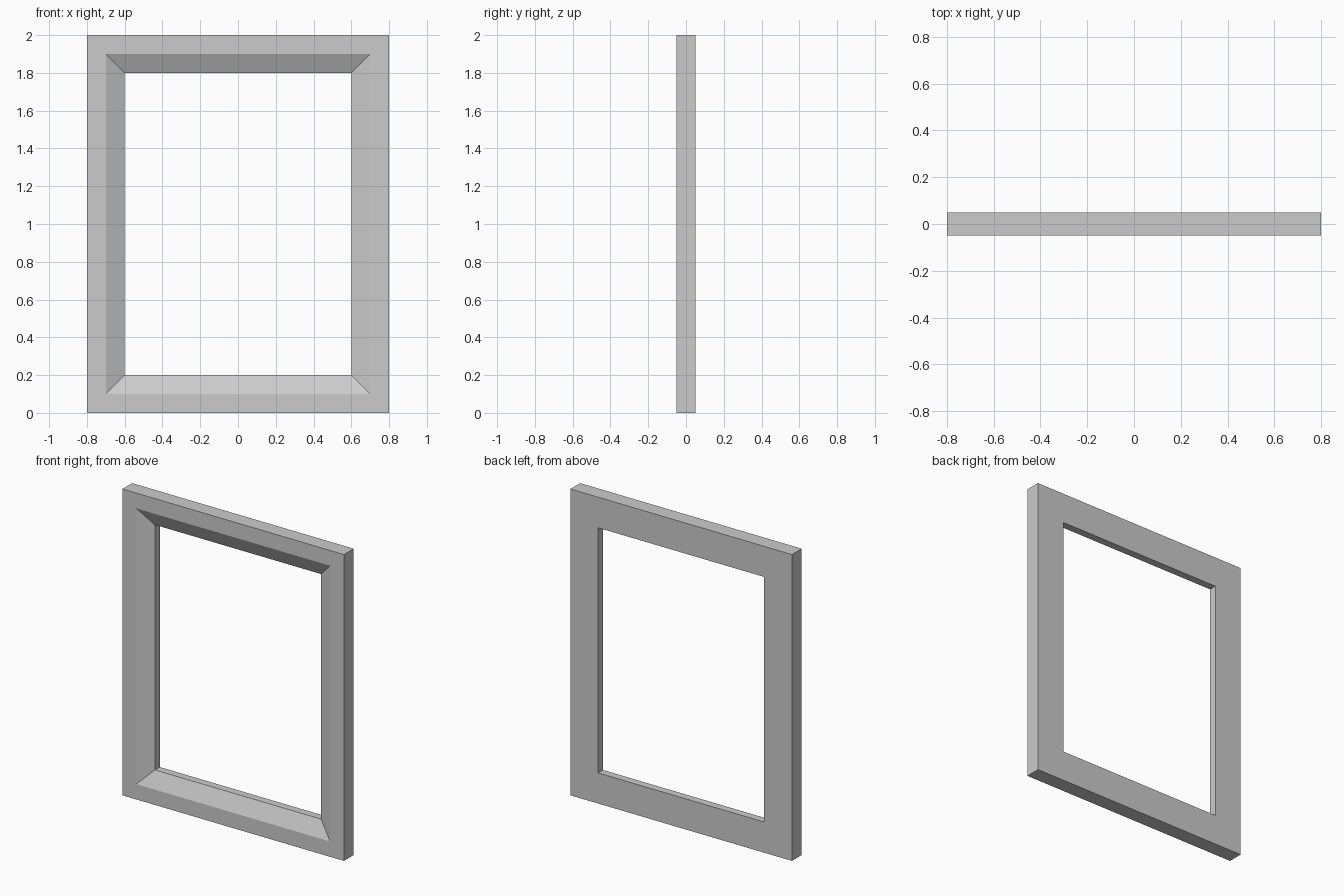
import bpy, bmesh

if "Cube" in bpy.data.objects:
    bpy.data.objects.remove(bpy.data.objects["Cube"])

# Cross-section of the frame: (inset from the outer edge, y)
PROFILE = [(0.0, -0.05), (0.1, -0.05), (0.2, 0.0), (0.2, 0.05), (0.0, 0.05)]
HALF_W, HEIGHT = 0.8, 2.0


def ring(bm, inset, y):
    """Rectangular loop of four vertices, inset from the outer edge."""
    x, lo, hi = HALF_W - inset, inset, HEIGHT - inset
    return [bm.verts.new((px, y, pz))
            for px, pz in ((-x, lo), (x, lo), (x, hi), (-x, hi))]


# Mitred frame: profile carried round the rectangle
bm = bmesh.new()
rings = [ring(bm, i, y) for i, y in PROFILE]
for a, b in zip(rings, rings[1:] + rings[:1]):
    for k in range(4):
        n = (k + 1) % 4
        bm.faces.new((a[k], a[n], b[n], b[k]))
bmesh.ops.recalc_face_normals(bm, faces=bm.faces)

mesh = bpy.data.meshes.new("window_frame")
bm.to_mesh(mesh)
bm.free()
frame = bpy.data.objects.new("window_frame", mesh)
bpy.context.collection.objects.link(frame)
